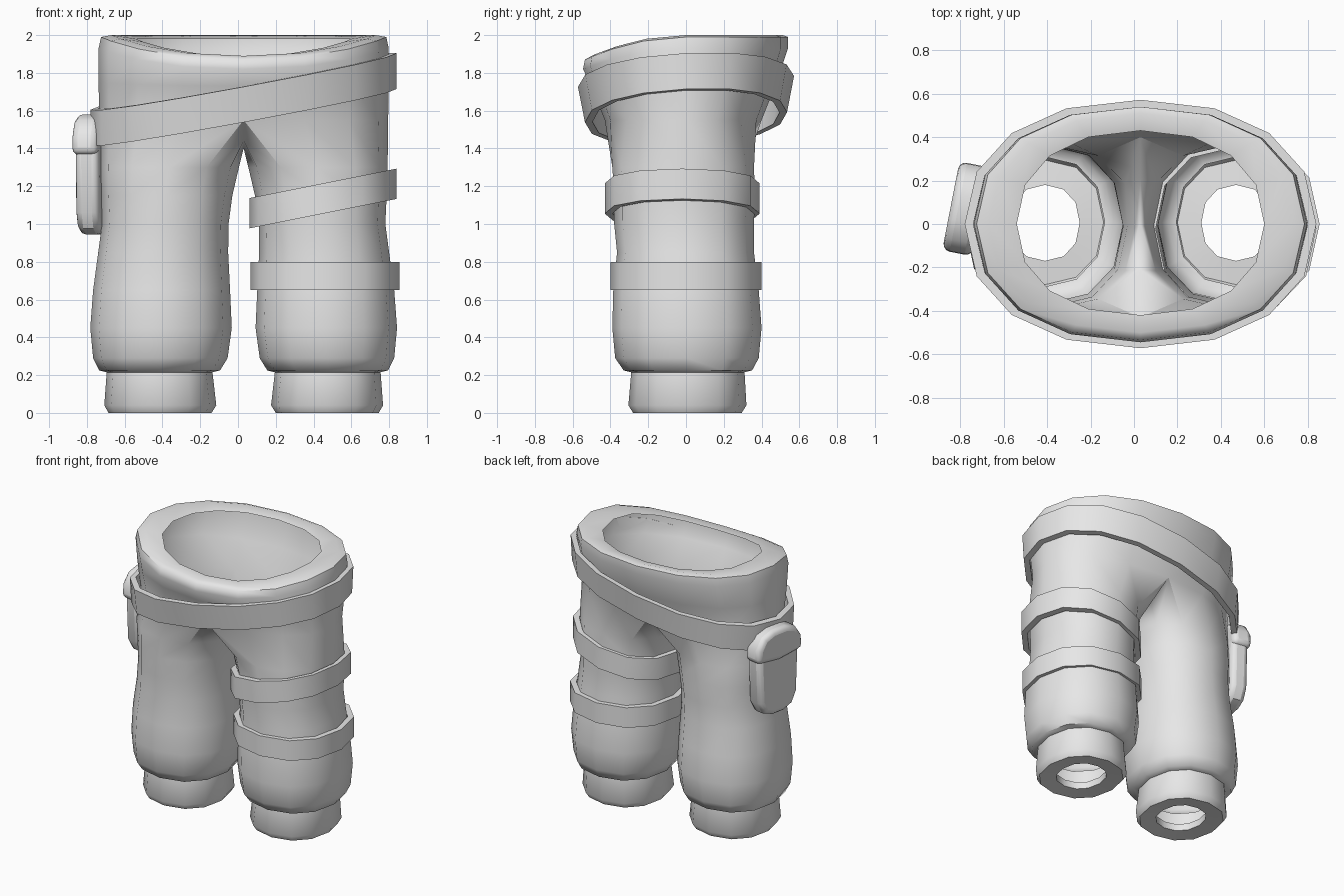
import bpy, bmesh, math

if "Cube" in bpy.data.objects:
    bpy.data.objects.remove(bpy.data.objects["Cube"])

MID = 0.03  # x of the seam between the legs

cloth = bpy.data.materials.new("plain grey")
cloth.diffuse_color = (0.8, 0.8, 0.8, 1)
cloth.use_nodes = True
cloth.node_tree.nodes["Principled BSDF"].inputs["Base Color"].default_value = cloth.diffuse_color


def finish(name, bm, angle=40):
    bmesh.ops.recalc_face_normals(bm, faces=bm.faces[:])
    mesh = bpy.data.meshes.new(name)
    bm.to_mesh(mesh)
    bm.free()
    mesh.materials.append(cloth)
    ob = bpy.data.objects.new(name, mesh)
    bpy.context.collection.objects.link(ob)
    bpy.ops.object.select_all(action='DESELECT')
    ob.select_set(True)
    bpy.context.view_layer.objects.active = ob
    bpy.ops.object.shade_smooth_by_angle(angle=math.radians(angle))
    return ob


def oval(deg, e=0.9):
    # slightly squared unit ellipse
    c, s = math.cos(math.radians(deg)), math.sin(math.radians(deg))
    f = lambda v: math.copysign(abs(v) ** e, v) if abs(v) > 1e-6 else 0
    return f(c), f(s)


def bridge(bm, a, b, closed):
    n = len(a)
    for i in range(n if closed else n - 1):
        j = (i + 1) % n
        bm.faces.new((a[i], a[j], b[j], b[i]))


# --- trousers: one half, mirrored across the seam ---
bm = bmesh.new()


def waist_ring(rx, yf, yb, z, dip):
    # from front seam, around the outer side, to back seam
    ring = []
    for k in range(-4, 5):
        c, s = oval(k * 22.5)
        y = s * (yb if s > 0 else -yf)
        h = z - dip * max(0, -s) ** 2
        ring.append(bm.verts.new((rx * c, y, h)))
    return ring


waist = [waist_ring(*r) for r in (
    (0.57, -0.42, 0.43, 1.98, 0.09),
    (0.70, -0.50, 0.51, 2.00, 0.11),
    (0.755, -0.535, 0.54, 1.99, 0.12),
    (0.768, -0.545, 0.54, 1.93, 0.11),
    (0.768, -0.50, 0.48, 1.75, 0.02),
    (0.765, -0.43, 0.40, 1.55, 0.0))]
for a, b in zip(waist, waist[1:]):
    bridge(bm, a, b, False)

# crotch seam closes the lowest waist ring into a full leg ring
seam = [bm.verts.new((0, y, z)) for y, z in ((0.21, 1.44), (0, 1.40), (-0.21, 1.44))]
previous = waist[-1] + seam

# outer x, inner x, front y, back y, height
leg_rows = (
    (0.762, 0.025, -0.39, 0.36, 1.30),
    (0.757, 0.06, -0.38, 0.365, 1.15),
    (0.75, 0.08, -0.38, 0.36, 1.0),
    (0.77, 0.082, -0.365, 0.36, 0.85),
    (0.797, 0.072, -0.385, 0.385, 0.65),
    (0.812, 0.063, -0.39, 0.40, 0.45),
    (0.797, 0.085, -0.375, 0.385, 0.29),
    (0.765, 0.125, -0.33, 0.35, 0.225),
    (0.725, 0.165, -0.29, 0.31, 0.215),
    (0.738, 0.145, -0.305, 0.32, 0.04),
    (0.715, 0.17, -0.28, 0.295, 0.0),
    (0.60, 0.28, -0.17, 0.18, 0.01),
    (0.60, 0.28, -0.17, 0.18, 0.06))
for xo, xi, yf, yb, z in leg_rows:
    ring = []
    for k in range(-4, 8):
        c, s = oval(k * 30)
        ring.append(bm.verts.new(((xo + xi) / 2 + c * (xo - xi) / 2,
                                  (yf + yb) / 2 + s * (yb - yf) / 2, z)))
    bridge(bm, previous, ring, True)
    previous = ring

trousers = finish("trousers", bm, 50)
trousers.location.x = MID
mirror = trousers.modifiers.new("mirror", 'MIRROR')
mirror.use_axis[0] = True
mirror.merge_threshold = 0.001


# --- belt and leg straps: tilted bands ---
def band(name, n, cx, cy, rx, ry_top, ry_low, z, half, slope_x, slope_y=0, thick=0.04):
    bm = bmesh.new()
    rings = []
    for side, inset in ((1, 0), (-1, 0), (-1, thick), (1, thick)):
        ry = ry_top if side > 0 else ry_low
        ring = []
        for k in range(n):
            c, s = oval(k * 360 / n)
            x, y = c * (rx - inset), s * (ry - inset)
            ring.append(bm.verts.new((cx + x, cy + y,
                                      z + side * half + slope_x * x + slope_y * y)))
        rings.append(ring)
    for i in range(4):
        bridge(bm, rings[i], rings[(i + 1) % 4], True)
    return finish(name, bm)


band("belt", 16, 0.03, 0.0, 0.81, 0.572, 0.535, 1.66, 0.095, 0.185, 0.05)
band("upper_leg_strap", 12, 0.45, -0.02, 0.39, 0.41, 0.41, 1.135, 0.08, 0.2)
band("lower_leg_strap", 12, 0.46, 0.0, 0.395, 0.40, 0.40, 0.725, 0.075, 0.0)


# --- hip pouch: rounded body and flap ---
def slab(name, outline, x_out, x_in, bevel):
    bm = bmesh.new()
    face = bm.faces.new([bm.verts.new((x_out, y, z)) for y, z in outline])
    out = bmesh.ops.extrude_face_region(bm, geom=[face])
    for v in out["geom"]:
        if isinstance(v, bmesh.types.BMVert):
            v.co.x = x_in
    ob = finish(name, bm)
    ob.location = (-0.775, 0.07, 0)
    ob.rotation_euler.z = math.radians(-11)
    mod = ob.modifiers.new("round", 'BEVEL')
    mod.width = bevel
    mod.segments = 3
    mod.limit_method = 'ANGLE'
    mod.angle_limit = math.radians(60)
    return ob


slab("pouch_body", [(-0.19, 1.42), (-0.175, 1.06), (-0.13, 0.975), (-0.05, 0.945),
                    (0.05, 0.945), (0.13, 0.975), (0.175, 1.06), (0.19, 1.42)],
     -0.055, 0.07, 0.035)
slab("pouch_flap", [(-0.21, 1.37), (0, 1.345), (0.21, 1.37), (0.205, 1.47),
                    (0.15, 1.55), (0.06, 1.58), (-0.06, 1.58), (-0.15, 1.55), (-0.205, 1.47)],
     -0.07, 0.07, 0.035)
